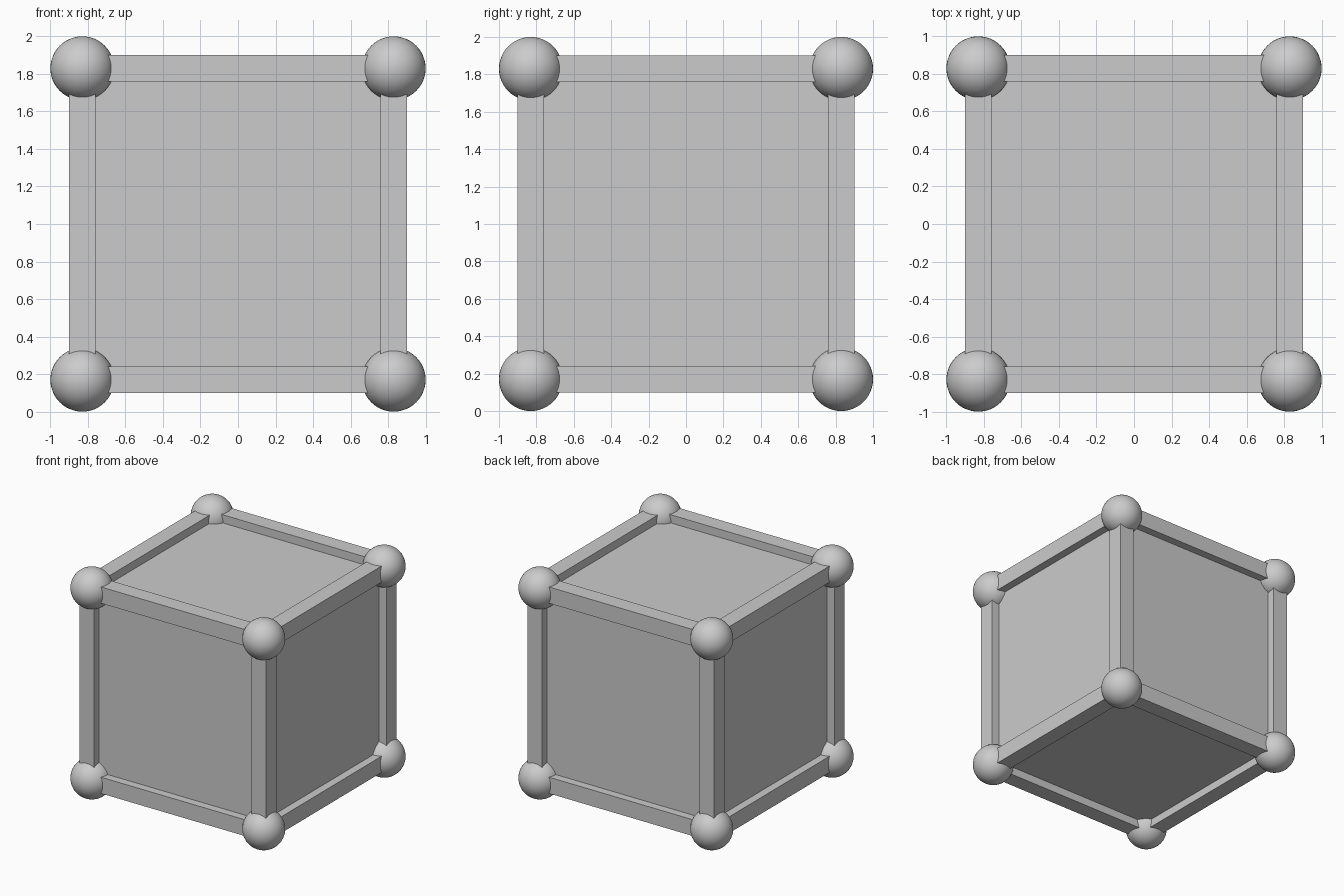
import bpy
from itertools import product
from mathutils import Vector

if "Cube" in bpy.data.objects:
    bpy.data.objects.remove(bpy.data.objects["Cube"])

HALF = 0.83      # corner distance from the cube centre
BAR = 0.142      # bar thickness
BALL = 0.17      # corner ball radius
CENTRE = Vector((0, 0, 1))


def box(name, loc, size):
    bpy.ops.mesh.primitive_cube_add(size=1, location=loc)
    ob = bpy.context.object
    ob.name = name
    ob.scale = size
    bpy.ops.object.transform_apply(location=False, rotation=False, scale=True)
    return ob


# Recessed panels: one solid cube whose faces lie on the bar centre lines
box("panel_cube", CENTRE, (2 * HALF,) * 3)

# Twelve square edge bars, four along each axis
for axis in range(3):
    for a, b in product((-HALF, HALF), repeat=2):
        pos, size = [a, b], [BAR, BAR]
        pos.insert(axis, 0)
        size.insert(axis, 2 * HALF)
        box("edge_bar_" + "xyz"[axis], CENTRE + Vector(pos), size)

# Eight smooth corner balls
for corner in product((-HALF, HALF), repeat=3):
    bpy.ops.mesh.primitive_uv_sphere_add(segments=48, ring_count=24, radius=BALL,
                                         location=CENTRE + Vector(corner))
    bpy.context.object.name = "corner_ball"
    bpy.ops.object.shade_smooth()
